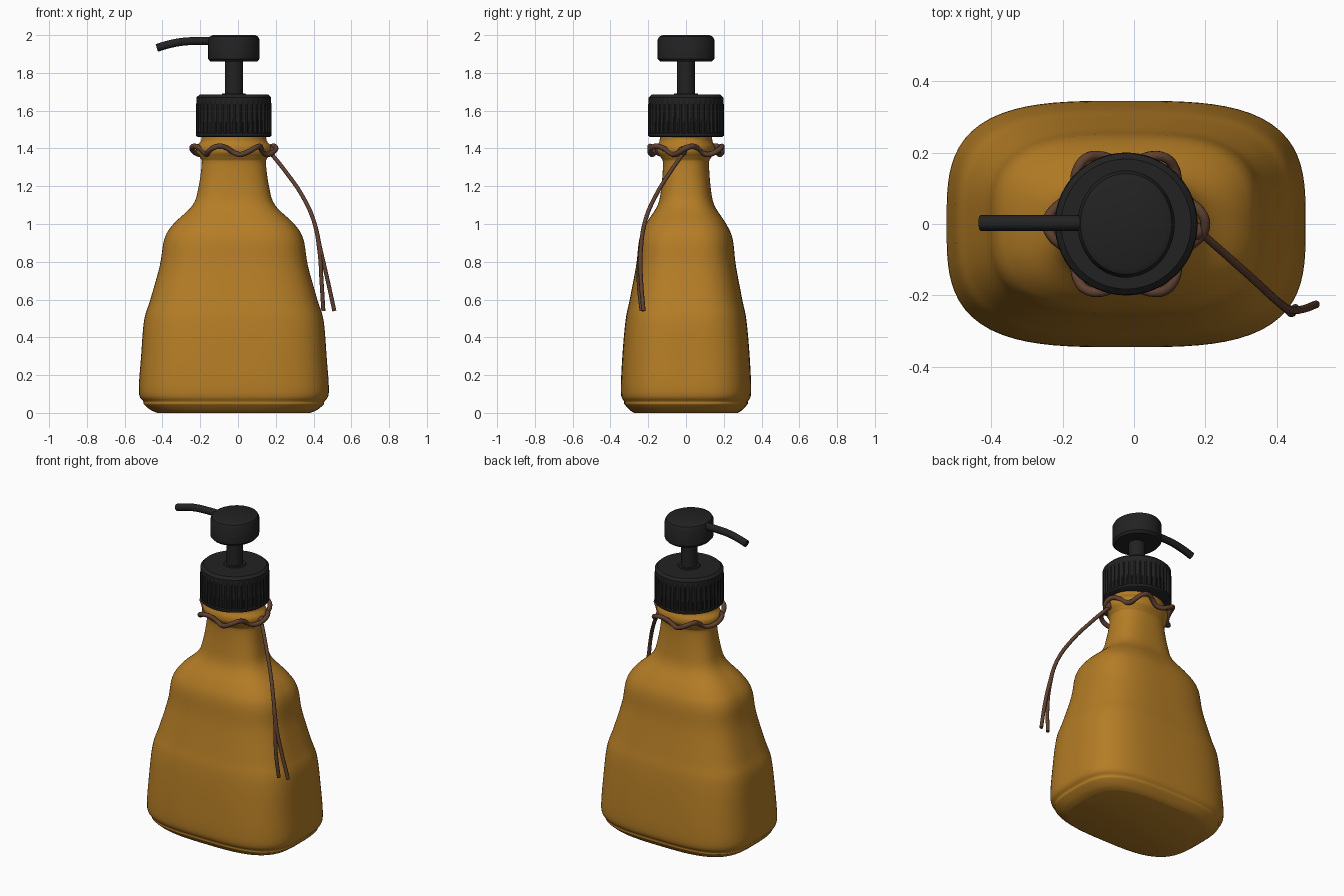
import bpy, bmesh
from math import sin, cos, pi, radians
from mathutils import Vector

cube = bpy.data.objects.get("Cube")
if cube:
    bpy.data.objects.remove(cube)

CX = -0.022  # bottle axis


def material(name, rgb, roughness):
    m = bpy.data.materials.new(name)
    m.use_nodes = True
    m.diffuse_color = (*rgb, 1)
    bsdf = m.node_tree.nodes["Principled BSDF"]
    bsdf.inputs["Base Color"].default_value = (*rgb, 1)
    bsdf.inputs["Roughness"].default_value = roughness
    return m


AMBER = material("amber", (0.46, 0.205, 0.019), 0.4)
BLACK = material("black plastic", (0.016, 0.016, 0.016), 0.5)
BROWN = material("brown cord", (0.115, 0.052, 0.03), 0.8)


def smooth(ob, angle=35):
    bpy.ops.object.select_all(action="DESELECT")
    ob.select_set(True)
    bpy.context.view_layer.objects.active = ob
    bpy.ops.object.shade_smooth_by_angle(angle=radians(angle))


def loft(name, rings, mat, segments=64, ribs=None):
    """Stack closed superellipse rings (z, half x, half y, exponent)."""
    bm = bmesh.new()
    loops = []
    for level, (z, hx, hy, n) in enumerate(rings):
        loop = []
        for i in range(segments):
            a = 2 * pi * i / segments
            c, s = cos(a), sin(a)
            k = (abs(c) ** n + abs(s) ** n) ** (-1 / n)
            if ribs and level in ribs and i % 4 > 1:
                k *= 0.965
            loop.append(bm.verts.new((CX + hx * k * c, hy * k * s, z)))
        loops.append(loop)
    for low, high in zip(loops, loops[1:]):
        for i in range(segments):
            j = (i + 1) % segments
            bm.faces.new((low[i], low[j], high[j], high[i]))
    bm.faces.new(loops[0][::-1])
    bm.faces.new(loops[-1])
    mesh = bpy.data.meshes.new(name)
    bm.to_mesh(mesh)
    bm.free()
    mesh.materials.append(mat)
    ob = bpy.data.objects.new(name, mesh)
    bpy.context.collection.objects.link(ob)
    smooth(ob)
    return ob


def resample(keys, steps=5):
    """Smooth the profile with a Catmull-Rom spline."""
    pts = [Vector(k) for k in keys]
    pts = [pts[0]] + pts + [pts[-1]]
    out = []
    for a, b, c, d in zip(pts, pts[1:], pts[2:], pts[3:]):
        for i in range(steps):
            t = i / steps
            out.append(0.5 * (2 * b + (c - a) * t + (2 * a - 5 * b + 4 * c - d) * t * t
                              + (3 * b - a - 3 * c + d) * t ** 3))
    return out + [pts[-1]]


def tube(name, points, radius, mat, closed=False):
    """Round cord or pipe along a smooth path."""
    curve = bpy.data.curves.new(name, "CURVE")
    curve.dimensions = "3D"
    curve.bevel_depth = radius
    curve.bevel_resolution = 3
    curve.resolution_u = 6
    curve.use_fill_caps = True
    spline = curve.splines.new("BEZIER")
    spline.bezier_points.add(len(points) - 1)
    for bp, p in zip(spline.bezier_points, points):
        bp.co = p
        bp.handle_left_type = bp.handle_right_type = "AUTO"
    spline.use_cyclic_u = closed
    curve.materials.append(mat)
    ob = bpy.data.objects.new(name, curve)
    bpy.context.collection.objects.link(ob)
    bpy.ops.object.select_all(action="DESELECT")
    ob.select_set(True)
    bpy.context.view_layer.objects.active = ob
    bpy.ops.object.convert(target="MESH")
    smooth(bpy.context.object, 50)


# Bottle: rounded rectangle at the base, turning round at the neck
loft("bottle", resample([
    (0, 0.405, 0.275, 3.2), (0.015, 0.44, 0.297, 3.3), (0.045, 0.476, 0.325, 3.3),
    (0.06, 0.479, 0.328, 3.3), (0.11, 0.503, 0.345, 3.3), (0.3, 0.491, 0.337, 3.3),
    (0.49, 0.475, 0.32, 3.2), (0.6, 0.442, 0.298, 3.1), (0.78, 0.392, 0.264, 3),
    (0.92, 0.368, 0.247, 3), (1.0, 0.32, 0.213, 2.9), (1.1, 0.218, 0.15, 2.8),
    (1.2, 0.186, 0.13, 2.6), (1.32, 0.17, 0.122, 2.3), (1.35, 0.178, 0.132, 2.2),
    (1.38, 0.198, 0.152, 2), (1.41, 0.198, 0.152, 2), (1.44, 0.174, 0.14, 2),
    (1.47, 0.172, 0.138, 2)]), AMBER, 96)

# Ribbed screw cap with a raised collar for the stem
loft("cap", [(1.46, 0.19, 0.19, 2), (1.467, 0.2, 0.2, 2), (1.48, 0.2, 0.2, 2),
             (1.485, 0.2, 0.2, 2), (1.635, 0.2, 0.2, 2), (1.64, 0.198, 0.198, 2),
             (1.67, 0.198, 0.198, 2), (1.685, 0.182, 0.182, 2)],
     BLACK, 160, ribs=(3, 4))
loft("stem_collar", [(1.68, 0.068, 0.068, 2), (1.69, 0.062, 0.062, 2)], BLACK, 48)
loft("pump_stem", [(1.68, 0.048, 0.048, 2), (1.88, 0.048, 0.048, 2)], BLACK, 48)

# Pump head and its curved spout
loft("pump_head", [(1.86, 0.124, 0.136, 2), (1.874, 0.136, 0.15, 2),
                   (1.976, 0.136, 0.15, 2), (1.992, 0.128, 0.141, 2),
                   (2.0, 0.112, 0.124, 2)], BLACK)
tube("spout", [(-0.1, 0.003, 1.968), (-0.2, 0.003, 1.969), (-0.3, 0.003, 1.964),
               (-0.37, 0.003, 1.95), (-0.43, 0.003, 1.932)], 0.022, BLACK)

# Cord wound loosely around the neck, waving in and out, up and down
neck = []
for i in range(36):
    a = 2 * pi * i / 36
    r = 0.2 - 0.022 * cos(6 * a + pi)
    neck.append((CX + r * 1.0 * cos(a), r * 0.96 * sin(a), 1.39 + 0.022 * sin(6 * a + 0.6)))
tube("neck_cord", neck, 0.014, BROWN, closed=True)

# Two loose cord ends hanging from the knot
bpy.ops.mesh.primitive_uv_sphere_add(segments=16, ring_count=10, radius=0.025,
                                     location=(0.175, -0.02, 1.385))
knot = bpy.context.object
knot.name = "knot"
knot.data.materials.append(BROWN)
smooth(knot, 60)
hang = [(0.17, -0.01, 1.38), (0.25, -0.08, 1.28), (0.34, -0.16, 1.15), (0.4, -0.215, 1.02)]
tube("long_cord_end", hang + [(0.44, -0.24, 0.85), (0.475, -0.238, 0.7),
                              (0.51, -0.225, 0.54)], 0.011, BROWN)
tube("short_cord_end", hang + [(0.432, -0.242, 0.85), (0.442, -0.25, 0.7),
                               (0.452, -0.235, 0.54)], 0.011, BROWN)
